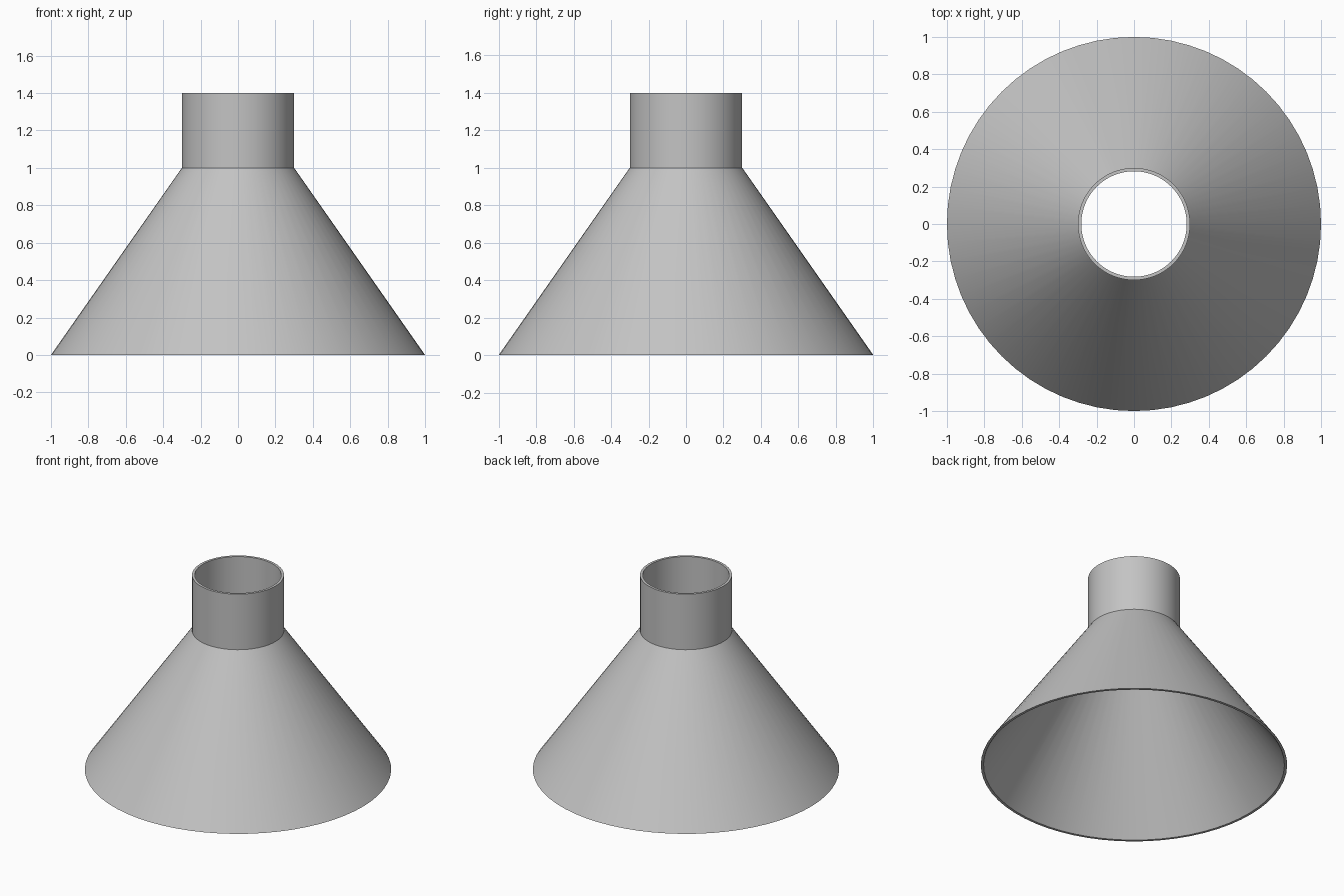
import bpy
import bmesh
import math

SEGMENTS = 64
WALL = 0.018

cube = bpy.data.objects.get("Cube")
if cube:
    bpy.data.objects.remove(cube, do_unlink=True)

# Single plain grey material
grey = bpy.data.materials.new("plain_grey")
grey.use_nodes = True
colour = (0.55, 0.55, 0.55, 1)
grey.diffuse_color = colour
grey.node_tree.nodes["Principled BSDF"].inputs["Base Color"].default_value = colour


def lathe(name, profile):
    """Revolve a closed (radius, height) outline around the z axis."""
    bm = bmesh.new()
    rings = []
    for radius, z in profile:
        ring = []
        for i in range(SEGMENTS):
            a = math.tau * i / SEGMENTS
            ring.append(bm.verts.new((radius * math.cos(a), radius * math.sin(a), z)))
        rings.append(ring)
    for k, low in enumerate(rings):
        high = rings[(k + 1) % len(rings)]
        for i in range(SEGMENTS):
            j = (i + 1) % SEGMENTS
            bm.faces.new((low[i], low[j], high[j], high[i]))
    bmesh.ops.recalc_face_normals(bm, faces=bm.faces)
    mesh = bpy.data.meshes.new(name)
    bm.to_mesh(mesh)
    bm.free()
    mesh.materials.append(grey)
    obj = bpy.data.objects.new(name, mesh)
    bpy.context.collection.objects.link(obj)
    bpy.ops.object.select_all(action="DESELECT")
    obj.select_set(True)
    bpy.context.view_layer.objects.active = obj
    bpy.ops.object.shade_smooth_by_angle(angle=math.radians(25))
    return obj


# Hollow cone with a straight neck, open at both ends
base, neck, shoulder, top = 1.0, 0.3, 1.0, 1.4
lathe("funnel_shell", [
    (base, 0), (neck, shoulder), (neck, top),
    (neck - WALL, top), (neck - WALL, shoulder), (base - WALL, 0),
])
